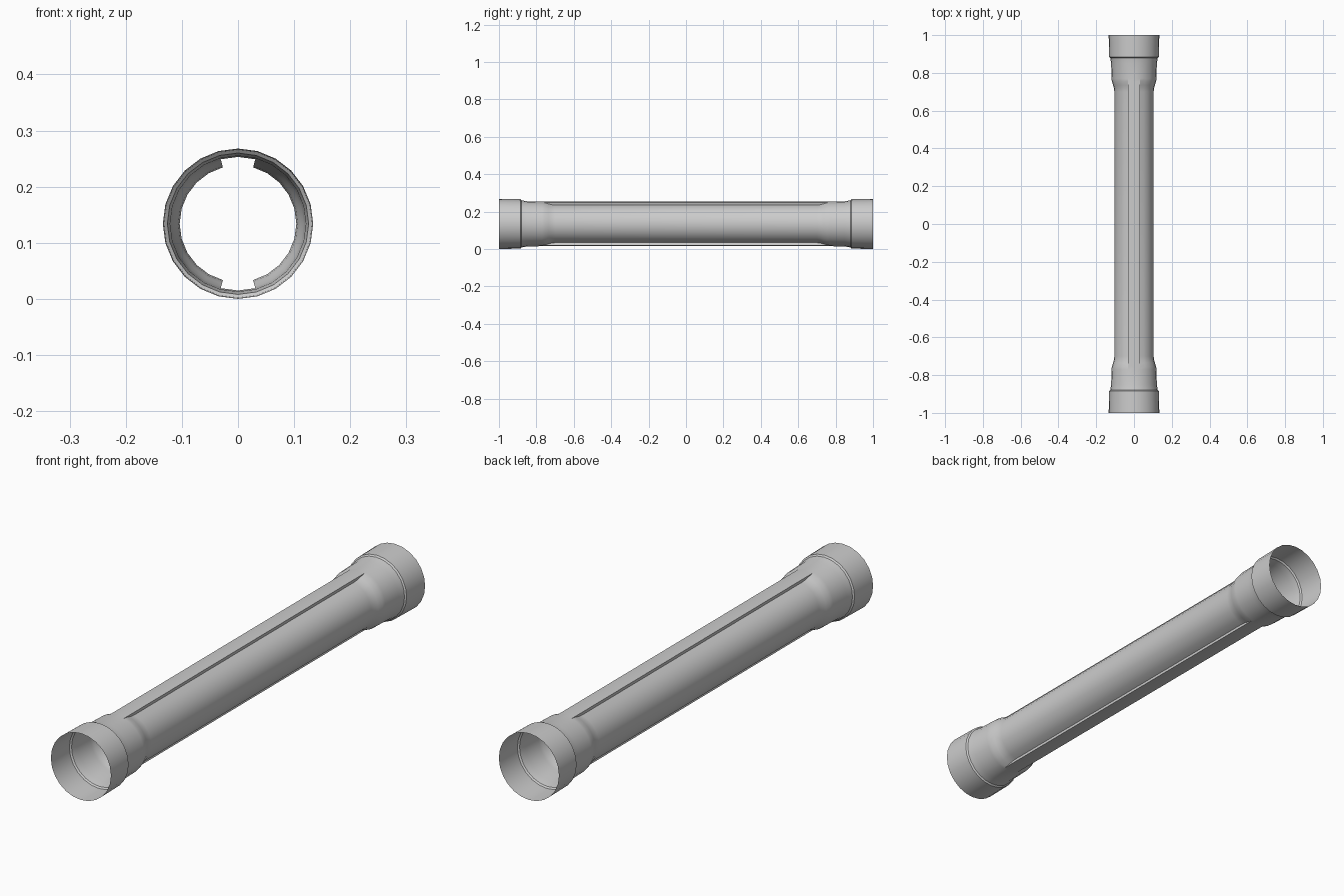
import bpy, bmesh
from math import sin, cos, radians

if "Cube" in bpy.data.objects:
    bpy.data.objects.remove(bpy.data.objects["Cube"])

CZ = 0.134      # axis height
STEP = 15       # 24-sided tube

# Half profile: (y, tube radius, ridge radius), open end towards the middle
half = [(1.0, 0.134, 0.134), (0.885, 0.132, 0.132), (0.88, 0.126, 0.126),
        (0.85, 0.121, 0.121), (0.77, 0.119, 0.119), (0.755, 0.117, 0.119),
        (0.735, 0.111, 0.119), (0.72, 0.1065, 0.119), (0.70, 0.104, 0.119)]
profile = [(-y, a, b) for y, a, b in half] + half[::-1]

# Cross-section: two wide flanks and two raised ridges, doubled at the ridge walls
section = []
for start in (0, 180):
    section += [(start + a, True) for a in (-STEP, 0, STEP)]
    section += [(start + a, False) for a in range(STEP, 180 - STEP + 1, STEP)]

bm = bmesh.new()
rings = []
for y, r_tube, r_ridge in profile:
    ring = []
    for ang, is_ridge in section:
        r = r_ridge if is_ridge else r_tube
        t = radians(ang)
        ring.append(bm.verts.new((r * sin(t), y, CZ + r * cos(t))))
    rings.append(ring)
n = len(section)
for a, b in zip(rings, rings[1:]):
    for i in range(n):
        j = (i + 1) % n
        bm.faces.new((a[i], a[j], b[j], b[i]))

# Close the doubled points where ridge and tube coincide
bmesh.ops.remove_doubles(bm, verts=bm.verts, dist=0.0002)
bmesh.ops.recalc_face_normals(bm, faces=bm.faces)
# Open tube: make sure the normals face away from the axis
outward = sum(f.normal.x * f.calc_center_median().x for f in bm.faces)
if outward < 0:
    bmesh.ops.reverse_faces(bm, faces=bm.faces)

mesh = bpy.data.meshes.new("ridged_tube")
bm.to_mesh(mesh)
bm.free()
tube = bpy.data.objects.new("ridged_tube", mesh)
bpy.context.collection.objects.link(tube)
bpy.context.view_layer.objects.active = tube
tube.select_set(True)
bpy.ops.object.shade_smooth_by_angle(angle=radians(35))
